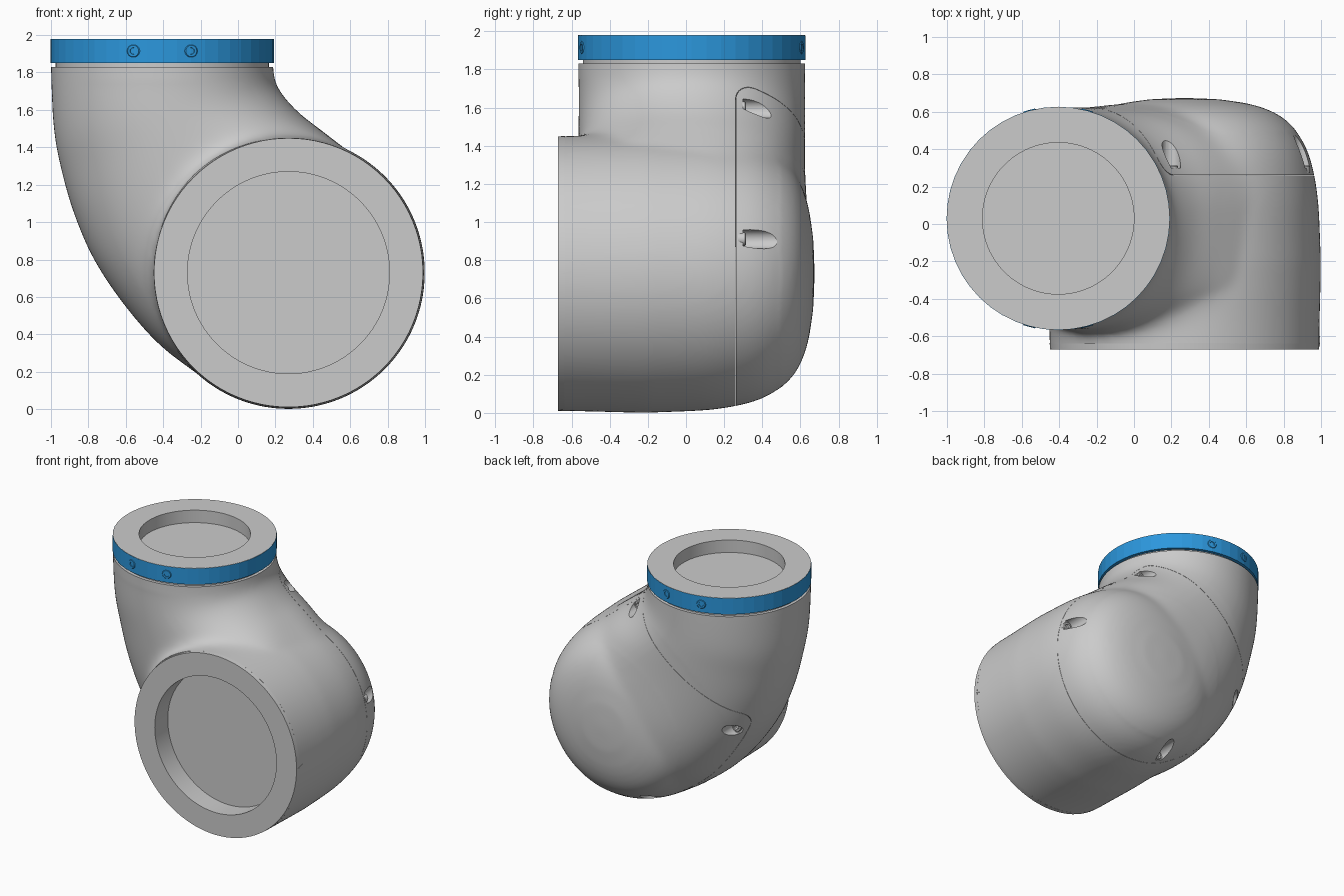
import bpy, bmesh
from math import sin, cos, pi, radians, copysign
from mathutils import Vector, Matrix

if "Cube" in bpy.data.objects:
    bpy.data.objects.remove(bpy.data.objects["Cube"])

BORE = (0.27, 0, 0.73)          # axis of the large horizontal barrel
NECK = (-0.405, 0.03, 0)        # axis of the vertical neck
Y_AXIS = Matrix.Rotation(-pi / 2, 4, 'X')   # local z -> world +y


def make(name, verts, faces):
    bm = bmesh.new()
    vs = [bm.verts.new(v) for v in verts]
    for f in faces:
        bm.faces.new([vs[i] for i in f])
    bmesh.ops.remove_doubles(bm, verts=bm.verts, dist=1e-5)
    bmesh.ops.recalc_face_normals(bm, faces=bm.faces)
    me = bpy.data.meshes.new(name)
    bm.to_mesh(me)
    bm.free()
    ob = bpy.data.objects.new(name, me)
    bpy.context.collection.objects.link(ob)
    return ob


def lathe(name, prof, mat, n=96):
    """Revolve (radius, height) points; closes into a tube if off-axis."""
    verts = [mat @ Vector((r * cos(2 * pi * i / n), r * sin(2 * pi * i / n), h))
             for r, h in prof for i in range(n)]
    m = len(prof)
    rows = m if prof[0][0] > 0 else m - 1
    faces = [(j * n + i, j * n + (i + 1) % n, (j + 1) % m * n + (i + 1) % n, (j + 1) % m * n + i)
             for j in range(rows) for i in range(n)]
    return make(name, verts, faces)


def spline(pts, steps=6):
    """Catmull-Rom through points of any dimension."""
    p = [Vector(q) for q in pts]
    p = [2 * p[0] - p[1]] + p + [2 * p[-1] - p[-2]]
    out = []
    for a, b, c, d in zip(p, p[1:], p[2:], p[3:]):
        for k in range(steps):
            t = k / steps
            out.append(0.5 * (2 * b + (c - a) * t + (2 * a - 5 * b + 4 * c - d) * t * t
                              + (3 * b - a - 3 * c + d) * t ** 3))
    return out + [p[-2]]


def apply(ob, kind, **kw):
    mod = ob.modifiers.new(kind, kind)
    for k, v in kw.items():
        setattr(mod, k, v)
    bpy.context.view_layer.objects.active = ob
    bpy.ops.object.modifier_apply(modifier=mod.name)


def boolean(ob, cutter, op):
    apply(ob, 'BOOLEAN', object=cutter, operation=op, solver='EXACT')
    bpy.data.objects.remove(cutter)


def at(loc, rot=Matrix()):
    return Matrix.Translation(loc) @ rot


def rod(name, r, a, b, mat, n=64):
    return lathe(name, [(0, a), (r, a), (r, b), (0, b)], mat, n)


# barrel with domed back, overlong at the front
dome = [tuple(v) for v in spline([(0.73, -0.2), (0.717, 0.1), (0.696, 0.26), (0.665, 0.38),
                                  (0.605, 0.49), (0.51, 0.58), (0.37, 0.637), (0.19, 0.667)])]
barrel = lathe("barrel", [(0, -0.95), (0.719, -0.95), (0.722, -0.67)] + dome + [(0, 0.675)],
               at(BORE, Y_AXIS))

# elbow neck: loft between outer and inner silhouette curves
# (xo, zo, xi, zi, squareness of inner front, inner back and outer corners, back y)
sections = spline([(-1, 2.0, .19, 2.0, 2, 2, 2, .625), (-1, 1.8, .19, 1.8, 2, 2, 2, .625),
                   (-.985, 1.5, .225, 1.7, 2.05, 2.05, 2, .625),
                   (-.945, 1.28, .32, 1.59, 2.4, 2.25, 2, .625),
                   (-.875, 1.04, .44, 1.495, 3.2, 2.5, 2.1, .625),
                   (-.77, .8, .55, 1.41, 4.5, 2.5, 2.2, .632),
                   (-.61, .56, .66, 1.32, 5, 2.5, 2.35, .645),
                   (-.42, .345, .76, 1.2, 5, 2.5, 2.45, .655),
                   (-.2, .175, .84, 1.05, 5, 2.5, 2.5, .66)])
N = 96
verts, faces = [], []
for xo, zo, xi, zi, pf, pb, po, back in sections:
    mid, half = Vector(((xo + xi) / 2, 0.03, (zo + zi) / 2)), Vector(((xi - xo) / 2, 0, (zi - zo) / 2))
    for i in range(N):
        c, s = cos(2 * pi * (i + .5) / N), sin(2 * pi * (i + .5) / N)
        e = 2 / (po if c < 0 else pb if s > 0 else pf)
        depth = back - 0.03 if s > 0 else 0.595
        verts.append(mid + half * copysign(abs(c) ** e, c)
                     + Vector((0, depth * copysign(abs(s) ** e, s), 0)))
S = len(sections)
for j in range(S - 1):
    faces += [(j * N + i, j * N + (i + 1) % N, (j + 1) * N + (i + 1) % N, (j + 1) * N + i)
              for i in range(N)]
faces += [tuple(range(N)), tuple(range((S - 1) * N, S * N))]
housing = make("housing", verts, faces)

# fuse both into one blended casting, with a wider fillet near the front rim
bpy.ops.object.select_all(action='DESELECT')
barrel.select_set(True)
housing.select_set(True)
bpy.context.view_layer.objects.active = housing
bpy.ops.object.join()
apply(housing, 'REMESH', mode='VOXEL', voxel_size=0.018)
apply(housing, 'SMOOTH', factor=0.5, iterations=30)
group = housing.vertex_groups.new(name="front_fillet")
for v in housing.data.vertices:
    x, y, z = v.co
    if z < 1.75:
        w = min(1, max(0, (-0.35 - y) / 0.15))
        r = ((x - BORE[0]) ** 2 + (z - BORE[2]) ** 2) ** 0.5
        # the open upper crotch behind the dome is softened too
        if y > 0.1 and 0.6 < r < 0.95:
            w = min(1, (y - 0.1) / 0.2) * 0.7
        if w > 0:
            group.add([v.index], w, 'REPLACE')
apply(housing, 'SMOOTH', factor=0.5, iterations=70, vertex_group="front_fillet")

# trim the two mouths and bore the barrel
bpy.ops.mesh.primitive_cube_add(size=1, location=(0, 0.68, 0.415))
trim = bpy.context.object
trim.scale = (4, 2.64, 2.83)
bpy.context.view_layer.update()
boolean(housing, trim, 'INTERSECT')
boolean(housing, rod("bore_cutter", 0.54, -0.9, -0.505, at(BORE, Y_AXIS), 96), 'DIFFERENCE')


# back lid: split off along y = 0.26 and a diagonal plane with a rounded corner
def lid_cutter(gap):
    p, n, o = Vector((.777, 0, .63)), Vector((.63, 0, -.777)), Vector((0.2, 0, 1.765))
    prof = [(3, 0.26 + gap)]
    prof += [(0.1 + gap - 0.1 * sin(a * pi / 16), 0.36 + gap - 0.1 * cos(a * pi / 16)) for a in range(9)]
    prof += [(gap, 1.2), (3, 1.2)]
    k = len(prof)
    vs = [o + p * u + n * v + Vector((0, y, 0)) for u in (-3, 3) for v, y in prof]
    fs = [(i, (i + 1) % k, (i + 1) % k + k, i + k) for i in range(k)]
    return make("lid_cutter", vs, fs + [tuple(range(k)), tuple(range(k, 2 * k))])


lid = housing.copy()
lid.data = housing.data.copy()
lid.name = "back_lid"
bpy.context.collection.objects.link(lid)
boolean(housing, lid_cutter(0), 'DIFFERENCE')
boolean(lid, lid_cutter(0.002), 'INTERSECT')

# screw pockets running backwards out of the lid, each with a screw
screw_prof = [(0, -0.03), (1, -0.03), (1, 0.006), (0.85, 0.012), (0.5, 0.012), (0.4, 0.0), (0, 0.0)]


def screw(name, r, mat):
    return lathe(name, [(a * r, h) for a, h in screw_prof], mat, 24)


for i, (x, z) in enumerate([(0.905, 0.91), (0.2, 1.595), (-0.67, 0.845), (0.03, 0.13)]):
    boolean(lid, rod("pocket_cutter", 0.05, 0.3, 0.95, at((x, 0, z), Y_AXIS), 32), 'DIFFERENCE')
    screw(f"lid_screw_{i}", 0.036, at((x, 0.302, z), Y_AXIS))

# front rim and its side mark
lathe("front_rim", [(0.54, -0.67), (0.719, -0.67), (0.721, -0.635), (0.54, -0.635)], at(BORE, Y_AXIS), 96)
make("index_mark", [(x, y, z) for x in (0.98, 0.994)
                    for y, z in ((-0.655, 0.73), (-0.6, 0.715), (-0.6, 0.745))],
     [(0, 1, 2), (3, 4, 5), (0, 1, 4, 3), (1, 2, 5, 4), (2, 0, 3, 5)])

# top flange with shallow recess
lathe("top_flange", [(0, 1.82), (0.57, 1.82), (0.57, 1.976), (0.595, 1.976), (0.595, 1.98),
                     (0.405, 1.98), (0.405, 1.88), (0, 1.88)], at(NECK), 96)
smooth = list(bpy.context.scene.objects)

# blue clamp band with two pairs of screws
blue = bpy.data.materials.new("blue")
blue.diffuse_color = (0.025, 0.31, 0.72, 1)
blue.use_nodes = True
blue.node_tree.nodes["Principled BSDF"].inputs["Base Color"].default_value = blue.diffuse_color
band = lathe("clamp_band", [(0.565, 1.85), (0.597, 1.85), (0.597, 1.978), (0.565, 1.978)], at(NECK), 48)
band.data.materials.append(blue)
for i, deg in enumerate((75, 105, 255, 285)):
    out = Matrix.Rotation(radians(deg), 4, 'Z') @ Matrix.Rotation(pi / 2, 4, 'Y')
    bolt = screw(f"band_screw_{i}", 0.036, at((NECK[0], NECK[1], 1.915)) @ out @ at((0, 0, 0.588)))
    bolt.data.materials.append(blue)

# smooth shading with sharp edges kept
bpy.ops.object.select_all(action='DESELECT')
for ob in smooth:
    ob.select_set(True)
bpy.context.view_layer.objects.active = housing
bpy.ops.object.shade_smooth_by_angle(angle=radians(32))
